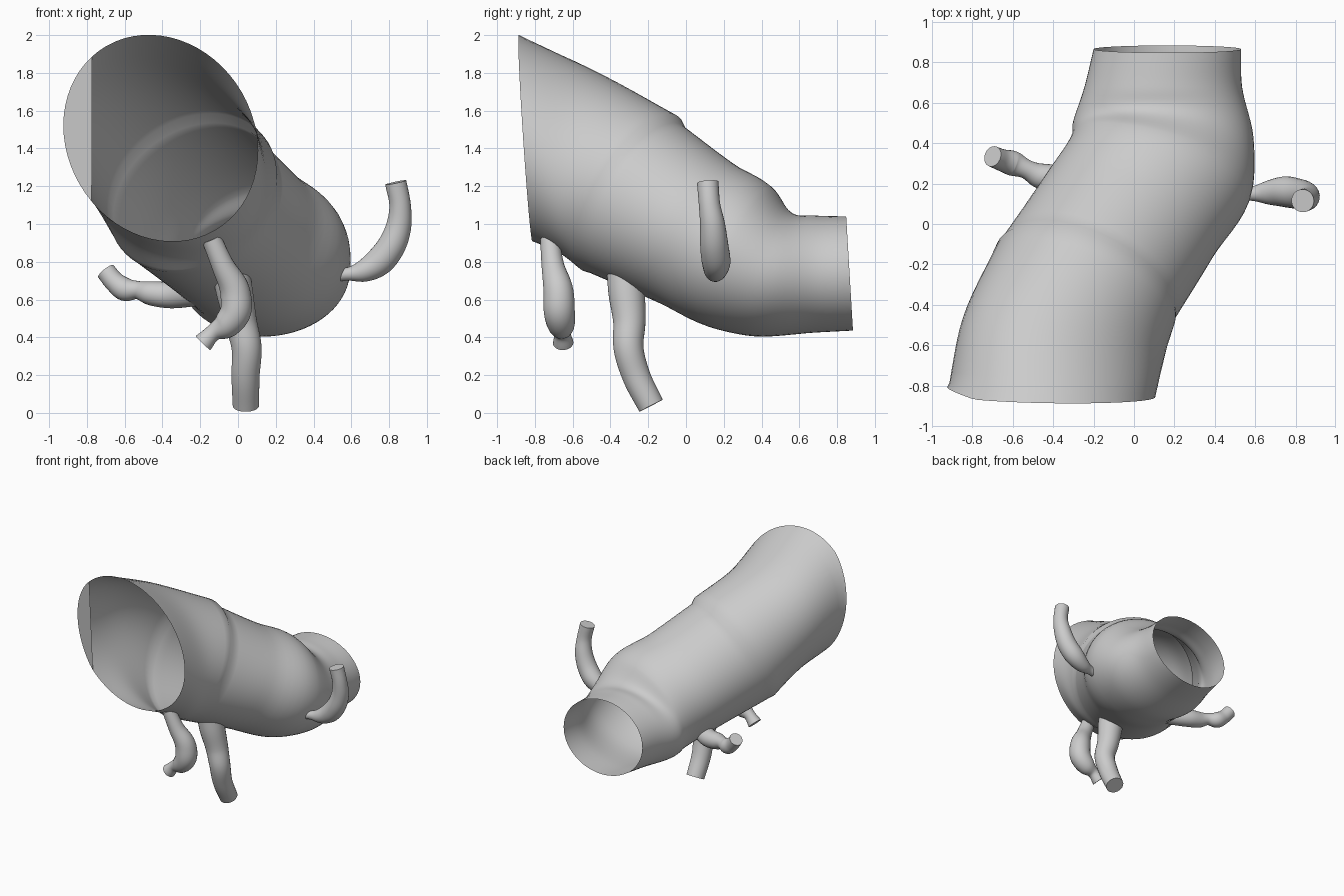
import bpy, bmesh, math
from mathutils import Vector

if "Cube" in bpy.data.objects:
    bpy.data.objects.remove(bpy.data.objects["Cube"])


def spline(keys, steps):
    """Smooth interpolation through key vectors, spaced by centre distance."""
    keys = [Vector(k) for k in keys]
    t = [0.0]
    for a, b in zip(keys, keys[1:]):
        t.append(t[-1] + (b.xyz - a.xyz).length)
    n = len(keys)
    slope = [(keys[i + 1] - keys[i]) / (t[i + 1] - t[i]) for i in range(n - 1)]
    tan = [slope[0]]
    for i in range(1, n - 1):
        h0, h1 = t[i] - t[i - 1], t[i + 1] - t[i]
        tan.append((slope[i - 1] * h1 + slope[i] * h0) / (h0 + h1))
    tan.append(slope[-1])
    out = []
    for i in range(n - 1):
        h = t[i + 1] - t[i]
        for s in range(steps):
            q = s / steps
            out.append(keys[i] * (2*q**3 - 3*q*q + 1) + tan[i] * h * (q**3 - 2*q*q + q)
                       + keys[i + 1] * (3*q*q - 2*q**3) + tan[i + 1] * h * (q**3 - q*q))
    out.append(keys[-1])
    return out


def loft(name, rings, caps=False, flap_x=None):
    """Skin a list of point rings; optionally cap the ends or part of the rim."""
    bm = bmesh.new()
    rows = [[bm.verts.new(p) for p in r] for r in rings]
    n = len(rows[0])
    for a, b in zip(rows, rows[1:]):
        for i in range(n):
            j = (i + 1) % n
            bm.faces.new((a[i], a[j], b[j], b[i]))
    if caps:
        bm.faces.new(rows[0][::-1])
        bm.faces.new(rows[-1])
    if flap_x is not None:
        bm.faces.new([v for v in rows[0] if v.co.x < flap_x][::-1])
    bmesh.ops.recalc_face_normals(bm, faces=bm.faces)
    me = bpy.data.meshes.new(name)
    bm.to_mesh(me)
    bm.free()
    ob = bpy.data.objects.new(name, me)
    bpy.context.collection.objects.link(ob)
    bpy.ops.object.select_all(action='DESELECT')
    ob.select_set(True)
    bpy.context.view_layer.objects.active = ob
    bpy.ops.object.shade_smooth_by_angle(angle=math.radians(40))


def ellipse(c, u, v, n):
    return [c + u * math.cos(a) + v * math.sin(a)
            for a in (-2 * math.pi * i / n for i in range(n))]


# main tube: each section is centre, half-width vector, half-height vector
upper = [
    ((-0.41, -0.85, 1.455), (0.505, -0.015, 0.04), (-0.10, -0.035, 0.545)),
    ((-0.35, -0.57, 1.325), (0.495, -0.10, -0.02), (-0.04, 0.08, 0.485)),
    ((-0.24, -0.30, 1.165), (0.435, -0.21, 0), (0.10, 0.21, 0.42)),
]
lower = [
    ((-0.225, -0.27, 1.135), (0.423, -0.207, 0), (0.10, 0.205, 0.40)),
    ((-0.02, 0.045, 0.955), (0.41, -0.21, 0), (0.10, 0.16, 0.375)),
    ((0.14, 0.31, 0.815), (0.445, -0.14, 0), (0.06, 0.13, 0.375)),
    ((0.145, 0.46, 0.735), (0.447, -0.045, 0), (0.02, 0.09, 0.33)),
    ((0.145, 0.68, 0.735), (0.39, 0, 0), (0, 0, 0.31)),
    ((0.165, 0.866, 0.738), (0.365, 0, 0), (0, -0.018, 0.302)),
]

rings = []
for part in (upper, lower):          # splitting here leaves a crease at the fold
    for s in spline([c + u + v for c, u, v in part], 7):
        rings.append(ellipse(Vector(s[0:3]), Vector(s[3:6]), Vector(s[6:9]), 64))
# the left side of the front rim bends back, closed by a small flat flap
for p in rings[0]:
    if p.x < -0.79:
        p.y += 0.25 * (-0.79 - p.x)
loft("main_vessel", rings, flap_x=-0.77)

# branches: centre x, y, z and radius along each path
branches = {
    "right_branch": [(0.48, 0.15, 0.73, 0.045), (0.58, 0.15, 0.735, 0.035),
                     (0.66, 0.155, 0.75, 0.058), (0.74, 0.16, 0.795, 0.075),
                     (0.81, 0.15, 0.88, 0.075), (0.853, 0.14, 1.0, 0.066),
                     (0.858, 0.125, 1.1, 0.057), (0.835, 0.115, 1.22, 0.057)],
    "left_branch": [(-0.22, 0.13, 0.64, 0.075), (-0.38, 0.22, 0.625, 0.07),
                    (-0.47, 0.24, 0.635, 0.062), (-0.53, 0.27, 0.65, 0.048),
                    (-0.60, 0.30, 0.655, 0.062), (-0.65, 0.315, 0.69, 0.055),
                    (-0.70, 0.335, 0.75, 0.052)],
    "front_lower_branch": [(-0.14, -0.72, 0.92, 0.052), (-0.08, -0.705, 0.78, 0.06),
                           (-0.015, -0.675, 0.64, 0.08), (-0.015, -0.67, 0.53, 0.082),
                           (-0.07, -0.66, 0.46, 0.07), (-0.13, -0.655, 0.425, 0.045),
                           (-0.185, -0.65, 0.37, 0.054)],
    "middle_lower_branch": [(-0.04, -0.32, 0.76, 0.10), (-0.02, -0.315, 0.65, 0.098),
                            (0.015, -0.30, 0.48, 0.086), (0.045, -0.305, 0.35, 0.08),
                            (0.04, -0.265, 0.20, 0.075), (0.042, -0.185, 0.038, 0.07)],
}

for name, path in branches.items():
    pts = spline(path, 6)
    hoops, u = [], Vector((0.31, 0.87, 0.39))
    for i, p in enumerate(pts):
        d = (pts[min(i + 1, len(pts) - 1)].xyz - pts[max(i - 1, 0)].xyz).normalized()
        u = (u - d * u.dot(d)).normalized()      # carry the frame along the path
        hoops.append(ellipse(p.xyz, u * p.w, u.cross(d) * p.w, 24))
    loft(name, hoops, caps=True)
